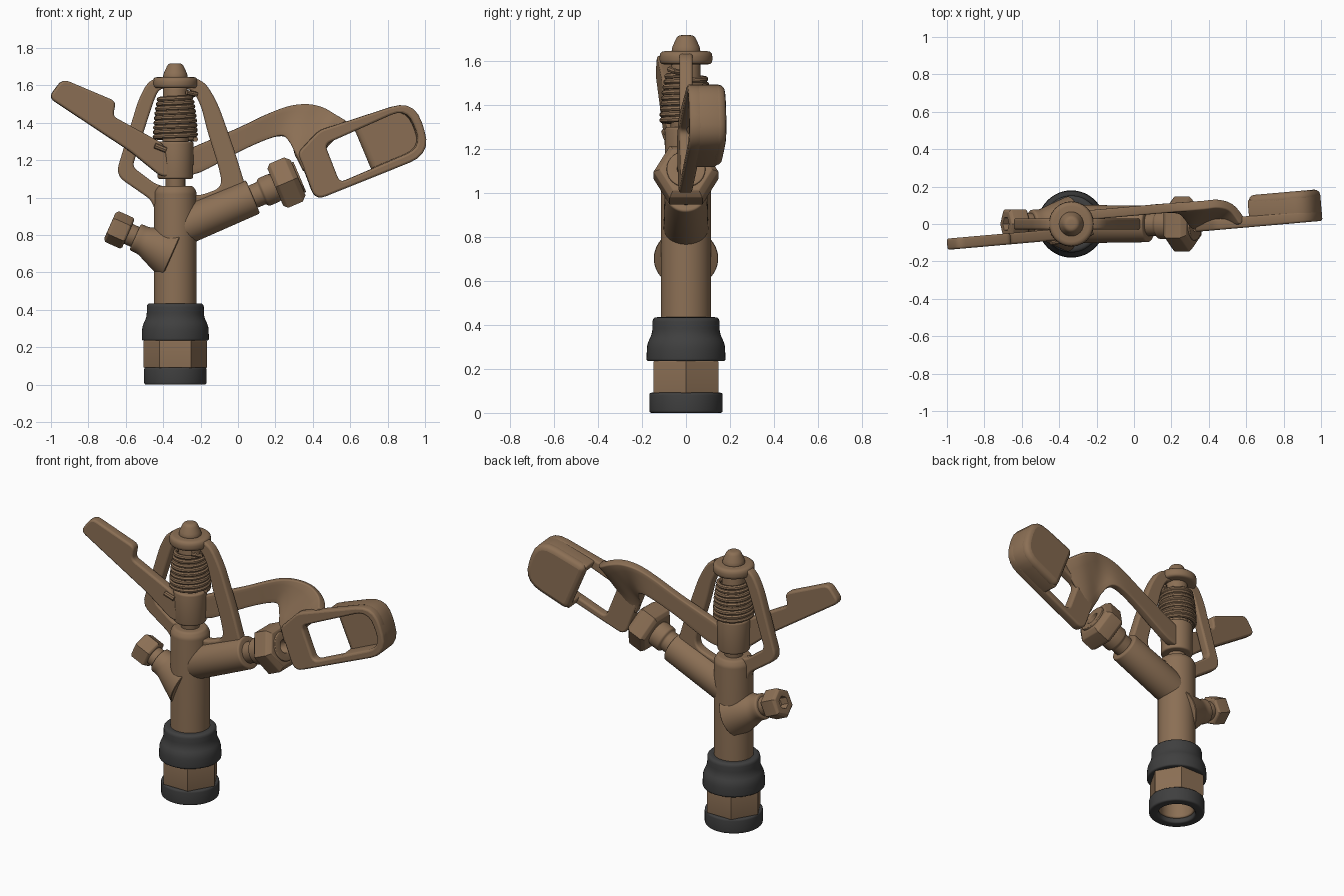
import bpy, bmesh
from math import sin, cos, pi, radians
from mathutils import Matrix, Vector

if "Cube" in bpy.data.objects:
    bpy.data.objects.remove(bpy.data.objects["Cube"])

AX = -0.335  # x of the riser axis


def material(name, c):
    m = bpy.data.materials.new(name)
    m.diffuse_color = (*c, 1)
    m.use_nodes = True
    m.node_tree.nodes["Principled BSDF"].inputs["Base Color"].default_value = m.diffuse_color
    return m


BRASS = material("brass", (0.26, 0.16, 0.09))
RUBBER = material("dark_rubber", (0.05, 0.05, 0.05))


def add(name, data, mat, matrix=Matrix()):
    ob = bpy.data.objects.new(name, data)
    bpy.context.collection.objects.link(ob)
    data.materials.append(mat)
    ob.matrix_world = matrix
    return ob


def soften(pts, r, closed=True, n=5):
    """Round polygon corners; a third value on a point overrides r."""
    out = []
    for i, p in enumerate(pts):
        b = Vector(p[:2])
        rad = p[2] if len(p) > 2 else r
        if rad == 0 or (not closed and i in (0, len(pts) - 1)):
            out.append(b)
            continue
        a, c = Vector(pts[i - 1][:2]), Vector(pts[(i + 1) % len(pts)][:2])
        d = min(rad, 0.48 * (a - b).length, 0.48 * (c - b).length)
        s, e = b + (a - b).normalized() * d, b + (c - b).normalized() * d
        for k in range(n + 1):
            t = k / n
            out.append(s * (1 - t) ** 2 + b * 2 * t * (1 - t) + e * t * t)
    return out


def lathe(name, profile, mat=BRASS, segs=48, r=0.012, origin=(AX, 0, 0),
          tilt=0, twist=0, closed=False):
    """Spin an (radius, height) profile; tilt leans the axis towards +x."""
    pts = soften(profile, r, closed, 3)
    bm = bmesh.new()
    rings = []
    for j in range(segs):
        a = 2 * pi * j / segs + radians(twist)
        rings.append([bm.verts.new((p.x * cos(a), p.x * sin(a), p.y)) for p in pts])
    for j in range(segs):
        A, B = rings[j], rings[(j + 1) % segs]
        for i in range(len(pts) if closed else len(pts) - 1):
            k = (i + 1) % len(pts)
            bm.faces.new((A[i], B[i], B[k], A[k]))
    bmesh.ops.remove_doubles(bm, verts=bm.verts, dist=1e-5)
    bmesh.ops.recalc_face_normals(bm, faces=bm.faces)
    me = bpy.data.meshes.new(name)
    bm.to_mesh(me)
    bm.free()
    return add(name, me, mat, Matrix.Translation(origin) @ Matrix.Rotation(radians(tilt), 4, 'Y'))


def plate(name, loops, y, half, bevel=0.012, matrix=Matrix()):
    """Flat casting: (x, z) outlines with holes, thickened in y with round edges."""
    cu = bpy.data.curves.new(name, 'CURVE')
    cu.dimensions, cu.fill_mode = '2D', 'BOTH'
    cu.extrude, cu.bevel_depth, cu.offset, cu.bevel_resolution = half - bevel, bevel, -bevel, 2
    for lp in loops:
        sp = cu.splines.new('POLY')
        sp.points.add(len(lp) - 1)
        for q, p in zip(sp.points, lp):
            q.co = (p[0], p[1], 0, 1)
        sp.use_cyclic_u = True
    return add(name, cu, BRASS, matrix @ Matrix.Translation((0, y, 0)) @ Matrix.Rotation(pi / 2, 4, 'X'))


def wire(name, pts, r):
    cu = bpy.data.curves.new(name, 'CURVE')
    cu.dimensions, cu.bevel_depth, cu.bevel_resolution = '3D', r, 2
    cu.use_fill_caps = True
    sp = cu.splines.new('POLY')
    sp.points.add(len(pts) - 1)
    for q, p in zip(sp.points, pts):
        q.co = (*p, 1)
    return add(name, cu, BRASS)


# Base: washer, hex nut, rubber collar
lathe("base_washer", [(0.11, 0), (0.167, 0), (0.167, 0.092), (0.11, 0.092)], RUBBER, closed=True)
lathe("base_hex_nut", [(0.122, 0.09), (0.17, 0.09), (0.17, 0.236), (0.122, 0.236)], segs=6, r=0.006, closed=True)
lathe("rubber_collar", [(0.12, 0.235), (0.18, 0.235), (0.177, 0.315, 0.04), (0.153, 0.36, 0.03),
                        (0.152, 0.435, 0.02), (0.10, 0.435)], RUBBER, closed=True)

# Riser tube with hollow bottom, spindle, top ring and cap
lathe("riser_body", [(0, 0.42), (0.1, 0.42), (0.1, 0.03), (0.125, 0.03), (0.125, 0.25), (0.114, 0.3),
                     (0.114, 1.03), (0.095, 1.062), (0, 1.062)])
lathe("spindle", [(0, 1.0), (0.053, 1.0), (0.053, 1.66), (0, 1.66)])
lathe("top_ring", [(0, 1.585), (0.12, 1.585, 0.02), (0.12, 1.645, 0.025), (0, 1.645)])
lathe("top_cap", [(0, 1.64), (0.066, 1.64), (0.064, 1.66), (0.038, 1.718, 0.02), (0, 1.718)])

# Main nozzle branch, gland and hex tip
N = dict(origin=(0.08, 0, 1.005), tilt=67)
lathe("nozzle_branch", [(0, -0.45), (0.103, -0.45), (0.097, 0), (0, 0)], **N)
lathe("nozzle_neck", [(0, -0.02), (0.064, -0.02), (0.064, 0.05), (0.08, 0.06), (0.08, 0.12),
                      (0.066, 0.15), (0, 0.15)], r=0.008, **N)
lathe("nozzle_hex", [(0, 0.13), (0.125, 0.13), (0.148, 0.15), (0.148, 0.235), (0.118, 0.262),
                     (0.08, 0.262), (0.08, 0.2), (0, 0.2)], segs=6, twist=90, r=0.005, **N)
lathe("nozzle_tip", [(0, 0.19), (0.03, 0.19), (0.04, 0.272), (0.088, 0.272), (0.088, 0.19)], r=0.005, **N)

# Rear plug branch
P = dict(origin=(-0.55, 0, 0.79), tilt=-66)
lathe("plug_branch", [(0, -0.22), (0.15, -0.22), (0.095, -0.09, 0.06), (0.077, -0.05, 0.02),
                      (0.077, 0), (0, 0)], **P)
lathe("plug_neck", [(0, -0.01), (0.058, -0.01), (0.058, 0.06), (0, 0.06)], **P)
lathe("plug_hex", [(0, 0.04), (0.08, 0.04), (0.09, 0.05), (0.09, 0.135), (0.075, 0.148),
                   (0.038, 0.148), (0.038, 0.10), (0, 0.10)], segs=6, r=0.004, **P)

# Bridge frame holding the top of the spindle
outer = soften([(-0.47, 1.64, 0.06), (-0.53, 1.53), (-0.655, 1.12, 0.06), (-0.46, 0.985, 0.04), (-0.44, 0.91),
                (-0.335, 0.88), (0.04, 1.06, 0.02), (-0.02, 1.255, 0.05), (-0.11, 1.51, 0.08), (-0.19, 1.64, 0.07)], 0.05)
inner = soften([(-0.42, 1.585), (-0.45, 1.52), (-0.565, 1.165, 0.03), (-0.445, 1.075, 0.02), (-0.335, 1.04),
                (-0.22, 1.005), (-0.08, 1.055, 0.06), (-0.105, 1.17), (-0.165, 1.36), (-0.2, 1.50), (-0.25, 1.585)], 0.05)
plate("bridge_frame", [outer, inner], 0, 0.03)

# Swing arm hub, sleeve and spring
lathe("arm_hub", [(0, 1.10), (0.095, 1.10), (0.097, 1.30), (0, 1.30)])
lathe("spring_sleeve", [(0, 1.29), (0.07, 1.29), (0.066, 1.59), (0, 1.59)])
TURNS, STEPS = 9, 24
coil = []
for i in range(TURNS * STEPS + 1):
    t = i / (TURNS * STEPS)
    a, rr = 2 * pi * TURNS * t, 0.108 - 0.024 * t * t
    coil.append((AX + rr * cos(a), rr * sin(a), 1.312 + 0.225 * t))
wire("return_spring", coil, 0.0135)
wire("spring_lower_end", [(-0.445, -0.098, 1.278), (-0.385, -0.09, 1.254)], 0.015)
wire("spring_upper_end", [(-0.275, -0.075, 1.563), (-0.225, -0.05, 1.553), (-0.255, 0.0, 1.545)], 0.013)

# The arm is swung slightly around the riser axis
SW = Matrix.Translation((AX, 0, 0)) @ Matrix.Rotation(radians(5), 4, 'Z') @ Matrix.Translation((-AX, 0, 0))

# Tail counterweight
plate("tail_weight", [soften([(-0.945, 1.635), (-0.66, 1.515, 0.03), (-0.675, 1.435, 0.025), (-0.40, 1.285), (-0.36, 1.11),
                              (-0.42, 1.115), (-0.58, 1.245), (-1.02, 1.535)], 0.04)], -0.05, 0.03, matrix=SW)

# Arm blade: top and bottom edge points, bending forward into the spoon frame
stations = [(-0.30, 0.04, 1.24, -0.30, 0.04, 1.12), (-0.2, 0.04, 1.285, -0.2, 0.04, 1.135),
            (0.0, 0.04, 1.37, 0.02, 0.04, 1.25), (0.17, 0.04, 1.45, 0.17, 0.04, 1.315),
            (0.28, 0.04, 1.488, 0.25, 0.025, 1.328), (0.38, 0.04, 1.495, 0.285, -0.02, 1.285),
            (0.46, 0.04, 1.475, 0.30, -0.055, 1.24), (0.53, 0.01, 1.435, 0.325, -0.07, 1.19),
            (0.58, -0.068, 1.405, 0.345, -0.07, 1.14)]
V = [Vector(s) if len(s) == 3 else (Vector(s[:3]), Vector(s[3:])) for s in stations]


def spline(p0, p1, p2, p3, t):
    return 0.5 * (2 * p1 + (p2 - p0) * t + (2 * p0 - 5 * p1 + 4 * p2 - p3) * t * t
                  + (3 * p1 - p0 - 3 * p2 + p3) * t ** 3)


bm = bmesh.new()
rows = []
for i in range(len(V) - 1):
    ids = [max(i - 1, 0), i, i + 1, min(i + 2, len(V) - 1)]
    for k in range(5 if i == len(V) - 2 else 4):
        u, l = (spline(*[V[j][e] for j in ids], k / 4) for e in (0, 1))
        rows.append([bm.verts.new(u.lerp(l, c / 5)) for c in range(6)])
for A, B in zip(rows, rows[1:]):
    for c in range(5):
        bm.faces.new((A[c], B[c], B[c + 1], A[c + 1]))
me = bpy.data.meshes.new("arm_blade")
bm.to_mesh(me)
bm.free()
blade = add("arm_blade", me, BRASS, SW)
so = blade.modifiers.new("thick", 'SOLIDIFY')
so.thickness, so.offset = 0.05, 0
bv = blade.modifiers.new("edge", 'BEVEL')
bv.width, bv.segments, bv.angle_limit = 0.012, 3, radians(50)

# Spoon: thin window frame, deep cup wall and cup back
UR, LR = (0.94, 1.525, 0.13), (1.035, 1.235, 0.13)
iUR, iLR = (0.90, 1.48, 0.095), (0.985, 1.27, 0.095)
plate("spoon_frame", [
    soften([(0.57, 1.405), UR, LR, (0.41, 0.985, 0.06), (0.315, 1.24), (0.43, 1.36)], 0.03),
    soften([(0.46, 1.285), iUR, iLR, (0.54, 1.08)], 0.035)], -0.07, 0.03, matrix=SW)
plate("spoon_cup_wall", [
    soften([(0.61, 1.412), UR, LR, (0.735, 1.115), (0.715, 1.157), iLR, iUR, (0.635, 1.363)], 0.015)],
    -0.025, 0.07, 0.01, SW)
plate("spoon_cup_back", [soften([(0.61, 1.412), UR, LR, (0.735, 1.115)], 0.04)], 0.035, 0.035, 0.03, SW)

# Turn everything into meshes and smooth it, keeping hard edges
bpy.ops.object.select_all(action='SELECT')
bpy.context.view_layer.objects.active = blade
bpy.ops.object.convert(target='MESH')
bpy.ops.object.shade_smooth_by_angle(angle=radians(35))
